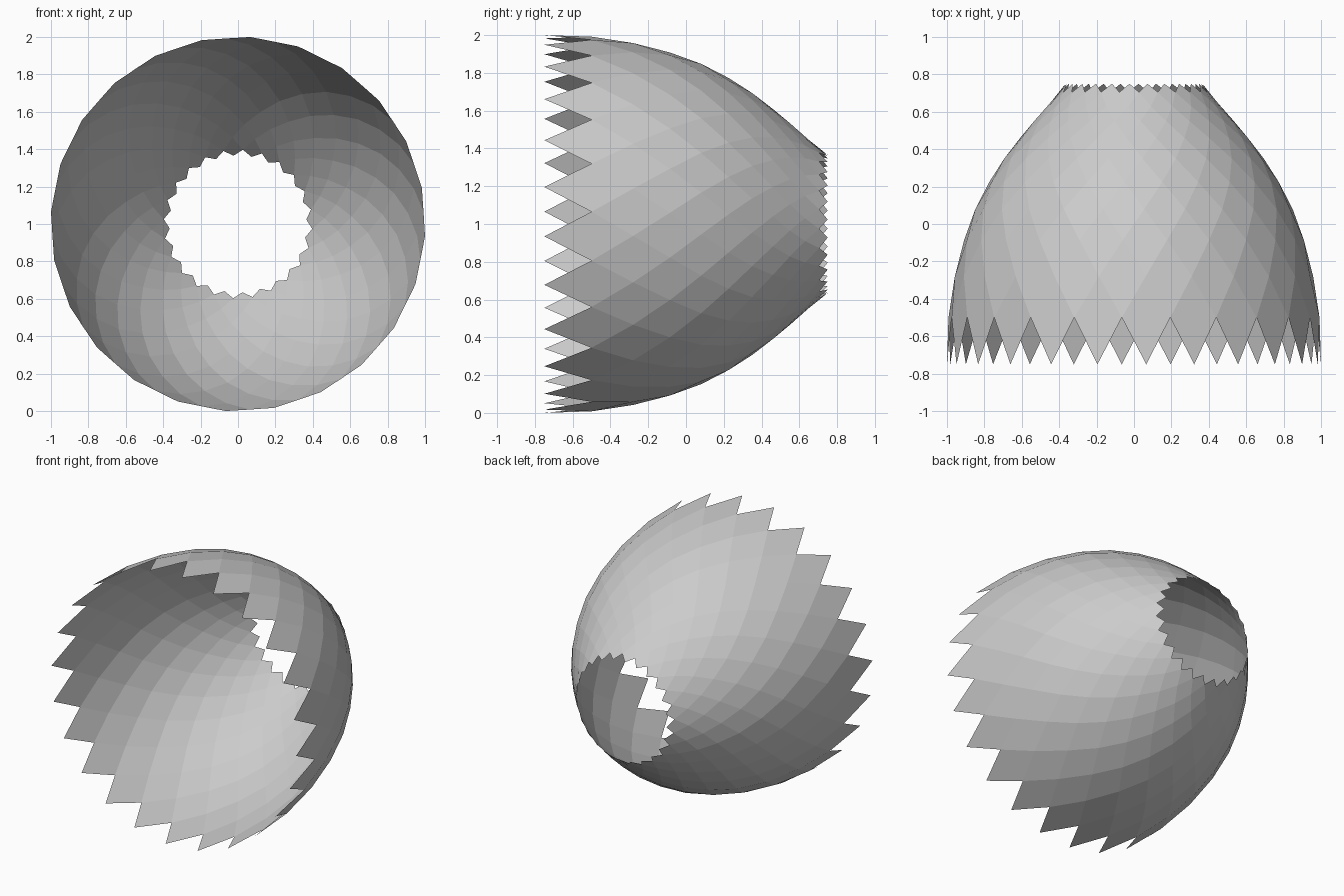
import bpy, bmesh
from math import sin, cos, radians

if "Cube" in bpy.data.objects:
    bpy.data.objects.remove(bpy.data.objects["Cube"])

SIDES = 24
# Shell profile: (position along y, radius) of each ring, front to back
RINGS = [(-.75, 1.002), (-.5, .994), (-.28, .96), (-.085, .91), (.08, .85),
         (.225, .775), (.35, .695), (.46, .61), (.55, .535), (.63, .463),
         (.705, .398), (.75, .366)]

bm = bmesh.new()
step = 360 / SIDES

# Each ring is turned half a step from the one before
rings = []
for j, (y, r) in enumerate(RINGS):
    ring = []
    for i in range(SIDES):
        a = radians(-3.75 + step * (i + (j % 2) / 2))
        ring.append(bm.verts.new((r * cos(a), y, 1 + r * sin(a))))
    rings.append(ring)

# Diamond facets spanning three rings, leaving zigzag rims at both ends
for j in range(len(RINGS) - 2):
    for i in range(SIDES):
        left = (i - 1 + j % 2) % SIDES
        right = (left + 1) % SIDES
        bm.faces.new((rings[j][i], rings[j + 1][left],
                      rings[j + 2][i], rings[j + 1][right]))
bmesh.ops.recalc_face_normals(bm, faces=bm.faces)
# Make the facets face outwards
bm.faces.ensure_lookup_table()
f = bm.faces[0]
c = f.calc_center_median()
if f.normal.x * c.x + f.normal.z * (c.z - 1) < 0:
    bmesh.ops.reverse_faces(bm, faces=bm.faces)

mesh = bpy.data.meshes.new("diamond_shade")
bm.to_mesh(mesh)
bm.free()
bpy.context.collection.objects.link(bpy.data.objects.new("diamond_shade", mesh))
